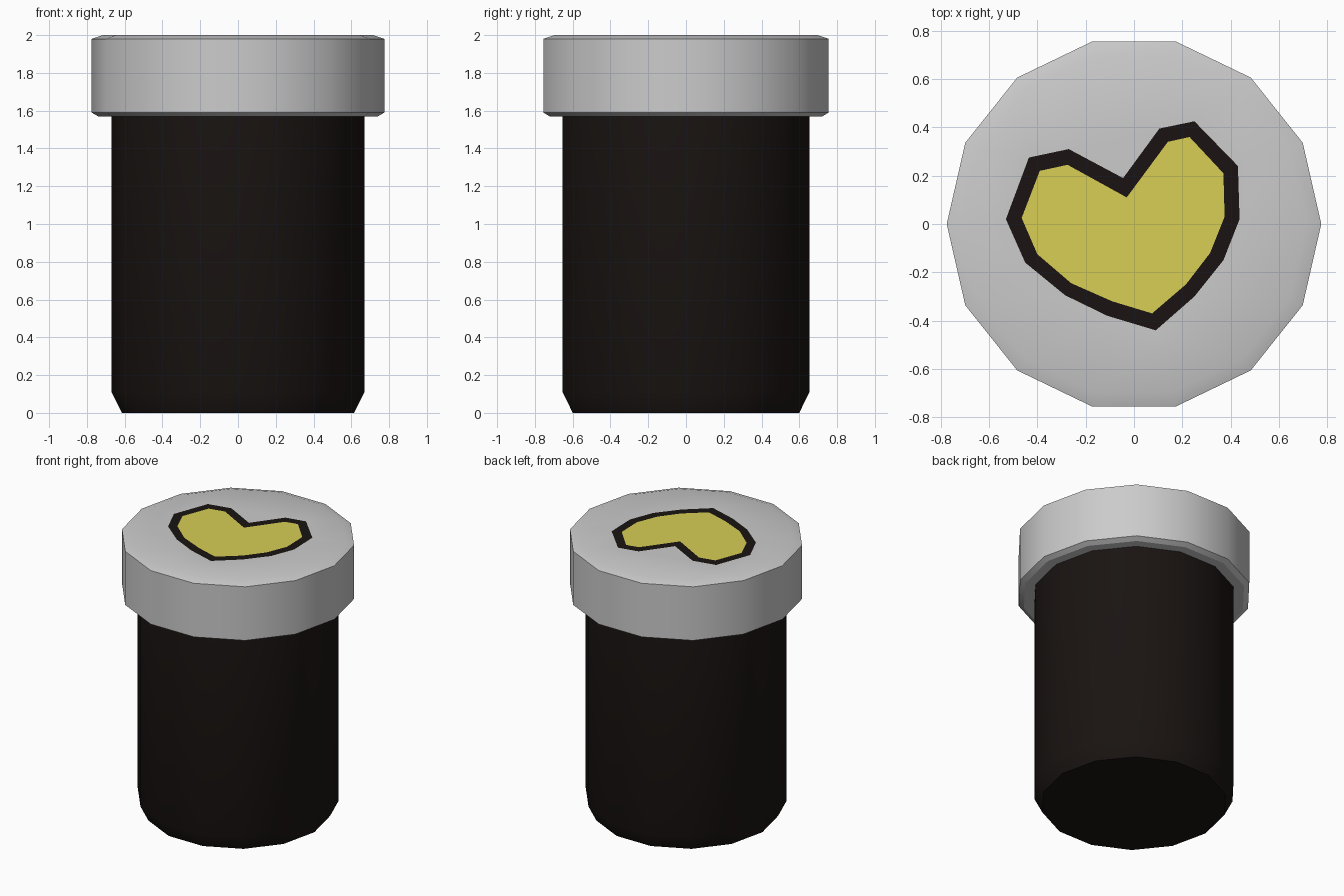
import bpy, bmesh, math

if "Cube" in bpy.data.objects:
    bpy.data.objects.remove(bpy.data.objects["Cube"])

SIDES = 14


def material(name, rgb):
    m = bpy.data.materials.new(name)
    m.diffuse_color = (*rgb, 1)
    m.use_nodes = True
    m.node_tree.nodes["Principled BSDF"].inputs["Base Color"].default_value = m.diffuse_color
    return m


def finish(bm, name, mat=None):
    bmesh.ops.remove_doubles(bm, verts=bm.verts, dist=1e-5)
    bmesh.ops.recalc_face_normals(bm, faces=bm.faces)
    for f in bm.faces:
        if all(abs(v.co.z - 2) < 1e-5 for v in f.verts) and f.normal.z < 0:
            f.normal_flip()
    me = bpy.data.meshes.new(name)
    bm.to_mesh(me)
    bm.free()
    ob = bpy.data.objects.new(name, me)
    bpy.context.collection.objects.link(ob)
    if mat:
        me.materials.append(mat)
    bpy.ops.object.select_all(action='DESELECT')
    ob.select_set(True)
    bpy.context.view_layer.objects.active = ob
    bpy.ops.object.shade_smooth_by_angle(angle=math.radians(30))
    return ob


def loop(bm, pts, z=2.0):
    return [bm.verts.new((x, y, z)) for x, y in pts]


def bridge(bm, a, b):
    n = len(a)
    for i in range(n):
        j = (i + 1) % n
        bm.faces.new((a[i], a[j], b[j], b[i]))


def closed_edges(bm, vs):
    out = []
    for a, b in zip(vs, vs[1:] + vs[:1]):
        out.append(bm.edges.get((a, b)) or bm.edges.new((a, b)))
    return out


def lathe(bm, profile):
    rings = []
    for r, z in profile:
        angles = [2 * math.pi * i / SIDES for i in range(SIDES)]
        rings.append(loop(bm, [(r * math.cos(a), r * math.sin(a)) for a in angles], z))
    for a, b in zip(rings, rings[1:]):
        bridge(bm, a, b)
    return rings


dark = material("dark", (0.01, 0.007, 0.006))
yellow = material("yellow", (0.68, 0.62, 0.09))

outer = [(-.53, .02), (-.435, .275), (-.27, .31), (-.045, .19), (.105, .395),
         (.25, .425), (.43, .24), (.437, .02), (.37, -.15), (.25, -.3),
         (.09, -.44), (-.11, -.38), (-.285, -.295), (-.45, -.16)]
inner = [(-.465, .025), (-.39, .22), (-.275, .245), (-.03, .11), (.14, .34),
         (.23, .36), (.37, .21), (.375, .03), (.315, -.12), (.215, -.25),
         (.075, -.37), (-.09, -.32), (-.26, -.245), (-.40, -.125)]

# Jar body with chamfered foot
bm = bmesh.new()
rings = lathe(bm, [(.615, 0), (.67, .11), (.67, 1.57)])
bm.faces.new(rings[0])
finish(bm, "jar_body", dark)

# Lid, its top pierced by the heart outline
bm = bmesh.new()
rings = lathe(bm, [(.67, 1.57), (.74, 1.57), (.775, 1.59), (.775, 1.98), (.715, 2.0)])
rim = closed_edges(bm, rings[-1])
hole = closed_edges(bm, loop(bm, outer))
bmesh.ops.triangle_fill(bm, use_beauty=True, edges=rim + hole, normal=(0, 0, 1))
finish(bm, "lid")

# Heart border inlaid in the lid
bm = bmesh.new()
bridge(bm, loop(bm, outer), loop(bm, inner))
finish(bm, "heart_border", dark)

# Heart filling
bm = bmesh.new()
bm.faces.new(loop(bm, inner))
finish(bm, "heart_fill", yellow)
